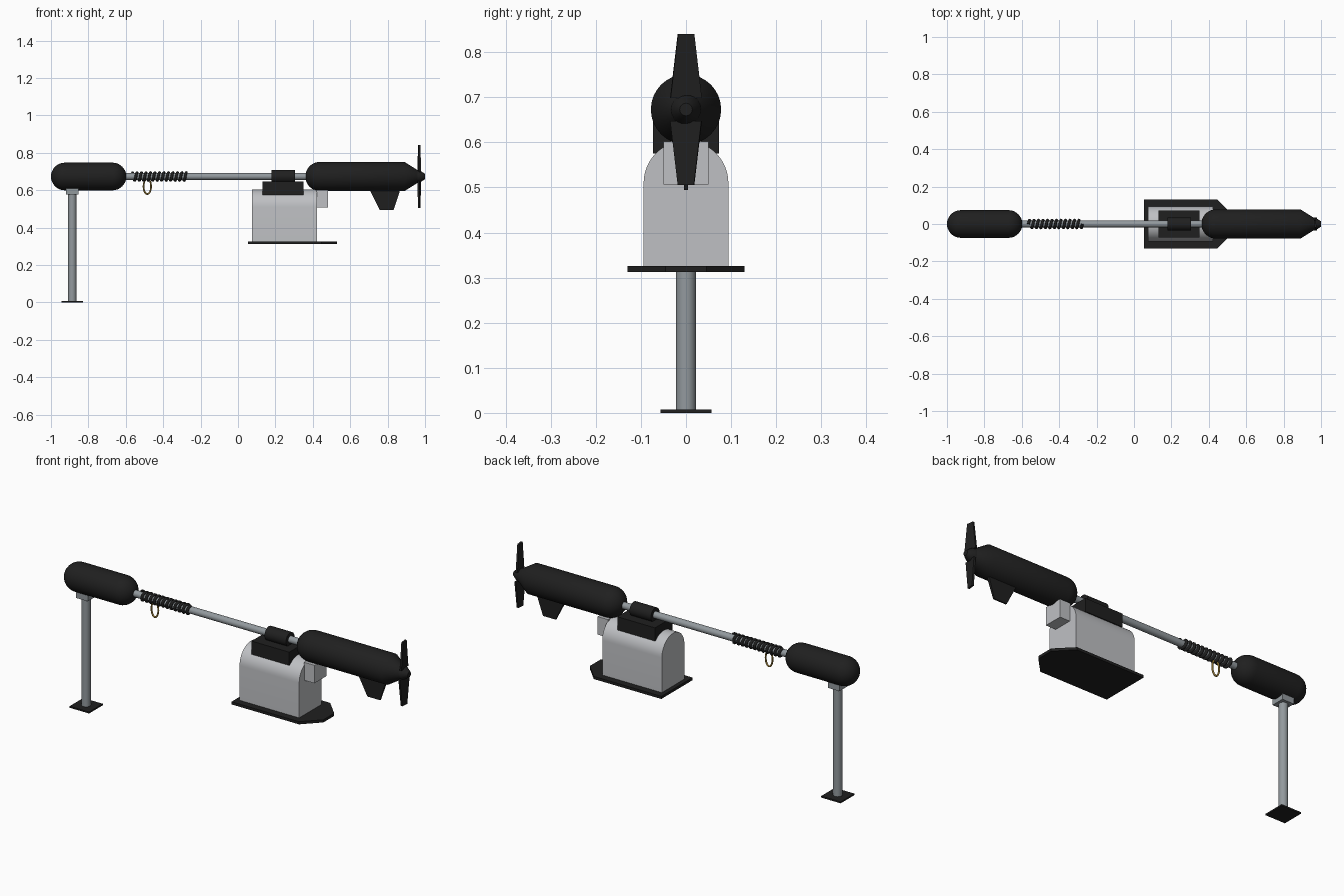
import bpy, bmesh, math
from mathutils import Matrix, Vector

if "Cube" in bpy.data.objects:
    bpy.data.objects.remove(bpy.data.objects["Cube"])

AXIS = 0.673  # height of the main boom


def material(name, rgb):
    m = bpy.data.materials.new(name)
    m.diffuse_color = (*rgb, 1)
    m.use_nodes = True
    m.node_tree.nodes["Principled BSDF"].inputs["Base Color"].default_value = m.diffuse_color
    return m


BLACK = material("matte_black", (0.014, 0.014, 0.014))
STEEL = material("steel_grey", (0.29, 0.32, 0.34))
PALE = material("pale_grey", (0.52, 0.53, 0.55))
BRASS = material("brass", (0.33, 0.21, 0.04))


def finish(name, bm, mat, smooth=False):
    bmesh.ops.remove_doubles(bm, verts=bm.verts, dist=1e-5)
    bmesh.ops.recalc_face_normals(bm, faces=bm.faces)
    me = bpy.data.meshes.new(name)
    bm.to_mesh(me)
    bm.free()
    me.materials.append(mat)
    ob = bpy.data.objects.new(name, me)
    bpy.context.collection.objects.link(ob)
    if smooth:
        bpy.context.view_layer.objects.active = ob
        ob.select_set(True)
        bpy.ops.object.shade_smooth_by_angle(angle=math.radians(35))
        ob.select_set(False)
    return ob


def box(name, x, y, z, mat):
    bm = bmesh.new()
    size = Vector((x[1] - x[0], y[1] - y[0], z[1] - z[0]))
    mid = Vector((sum(x) / 2, sum(y) / 2, sum(z) / 2))
    bmesh.ops.create_cube(bm, size=1, matrix=Matrix.Translation(mid) @ Matrix.Diagonal((*size, 1)))
    return finish(name, bm, mat)


def lathe(name, profile, mat, origin=(0, 0, AXIS), vertical=False, sides=32):
    """Spin (distance, radius) points around the x axis, or the z axis if vertical."""
    bm = bmesh.new()
    if vertical:
        pts, axis = [(r, 0, d) for d, r in profile], (0, 0, 1)
    else:
        pts, axis = [(d, 0, r) for d, r in profile], (1, 0, 0)
    vs = [bm.verts.new(p) for p in pts]
    es = [bm.edges.new(p) for p in zip(vs, vs[1:])]
    bmesh.ops.spin(bm, geom=vs + es, cent=(0, 0, 0), axis=axis, angle=math.tau, steps=sides)
    bmesh.ops.translate(bm, verts=bm.verts, vec=origin)
    return finish(name, bm, mat, True)


def prism(name, outline, depth, mat, smooth=False):
    """Close an outline of 3D points and extrude it along a vector."""
    bm = bmesh.new()
    f = bm.faces.new([bm.verts.new(p) for p in outline])
    ext = bmesh.ops.extrude_face_region(bm, geom=[f], use_keep_orig=True)
    bmesh.ops.translate(bm, vec=depth, verts=[g for g in ext["geom"] if isinstance(g, bmesh.types.BMVert)])
    return finish(name, bm, mat, smooth)


def tube(name, pts, radius, mat, cyclic=False):
    cu = bpy.data.curves.new(name, "CURVE")
    cu.dimensions = "3D"
    cu.bevel_depth, cu.bevel_resolution = radius, 2
    cu.use_fill_caps = True
    sp = cu.splines.new("POLY")
    sp.points.add(len(pts) - 1)
    for p, co in zip(sp.points, pts):
        p.co = (*co, 1)
        p.radius = 1
    sp.use_cyclic_u = cyclic
    sp.use_smooth = True
    cu.materials.append(mat)
    ob = bpy.data.objects.new(name, cu)
    bpy.context.collection.objects.link(ob)


def dome(x, r, start, n=8):
    """Quarter-round profile; start=True closes the left end, else the right end."""
    a = [i / n * math.pi / 2 for i in range(n + 1)]
    if start:
        return [(x + r - r * math.cos(t), r * math.sin(t)) for t in a]
    return [(x - r + r * math.sin(t), r * math.cos(t)) for t in a]


# Boom and its two pods
lathe("boom", [(-0.62, 0), (-0.62, 0.018), (0.38, 0.018), (0.38, 0)], STEEL, sides=24)
lathe("float_pod", dome(-1, 0.074, True) + dome(-0.597, 0.074, False), BLACK)
lathe("motor_pod", dome(0.36, 0.078, True) + [(0.89, 0.078), (0.962, 0.033), (0.962, 0)], BLACK)
lathe("propeller_hub", [(0.955, 0), (0.955, 0.035), (0.972, 0.033), (1.0, 0.014), (1.0, 0)], BLACK, sides=20)

# Twisted propeller blades
for label, s in (("upper", 1), ("lower", -1)):
    blade = prism(label + "_blade", [(-0.005, -0.035, 0.025), (-0.005, 0.035, 0.025),
                                    (-0.005, 0.018, 0.168), (-0.005, -0.018, 0.168)],
                  (0.01, 0, 0), BLACK)
    turn = Matrix.Rotation(0 if s > 0 else math.pi, 4, "X")
    blade.data.transform(Matrix.Translation((0.969, 0, AXIS)) @ turn @ Matrix.Rotation(0.12, 4, "Z"))

# Keel fin under the motor pod
fin = prism("keel_fin", [(0.70, -0.008, 0.61), (0.87, -0.008, 0.61), (0.832, -0.008, 0.494),
                         (0.758, -0.008, 0.494)], (0, 0.016, 0), BLACK)
for v in fin.data.vertices:
    if v.co.z < 0.55:
        v.co.y *= 0.5

# Coil wound on the boom, with its hanging ring
turns, steps = 12, 16
tube("coil", [(-0.564 + 0.288 * i / (turns * steps),
               0.021 * math.sin(math.tau * i / steps),
               AXIS + 0.021 * math.cos(math.tau * i / steps)) for i in range(turns * steps + 1)],
     0.0075, BLACK)
tube("ring", [(-0.485 + 0.02 * math.cos(math.tau * i / 32), 0,
               0.62 + 0.041 * math.sin(math.tau * i / 32)) for i in range(32)],
     0.0045, BRASS, True)

# Clamp holding the housing to the boom
lathe("clamp_sleeve", [(0.18, 0), (0.18, 0.036), (0.305, 0.036), (0.305, 0)], BLACK, sides=24)
box("clamp_block", (0.13, 0.35), (-0.073, 0.073), (0.575, 0.645), BLACK)

# Arched housing, side box and base plate
arch = [(0.075, -0.094, 0.324), (0.075, 0.094, 0.324)]
arch += [(0.075, 0.094 * math.cos(i * math.pi / 24), 0.51 + 0.094 * math.sin(i * math.pi / 24))
         for i in range(25)]
prism("housing", arch, (0.348, 0, 0), PALE, True)
box("side_box", (0.42, 0.481), (-0.05, 0.05), (0.507, 0.602), PALE)
prism("base_plate", [(0.053, -0.13, 0.312), (0.447, -0.13, 0.312), (0.53, -0.045, 0.312),
                     (0.53, 0.045, 0.312), (0.447, 0.13, 0.312), (0.053, 0.13, 0.312)],
      (0, 0, 0.014), BLACK)

# Support leg under the float pod
lathe("leg", [(0.004, 0), (0.004, 0.022), (0.59, 0.022), (0.59, 0)], STEEL,
      origin=(-0.886, 0, 0), vertical=True, sides=24)
box("leg_bracket", (-0.92, -0.852), (-0.035, 0.035), (0.577, 0.615), STEEL)
box("foot_plate", (-0.943, -0.829), (-0.057, 0.057), (0, 0.008), BLACK)
